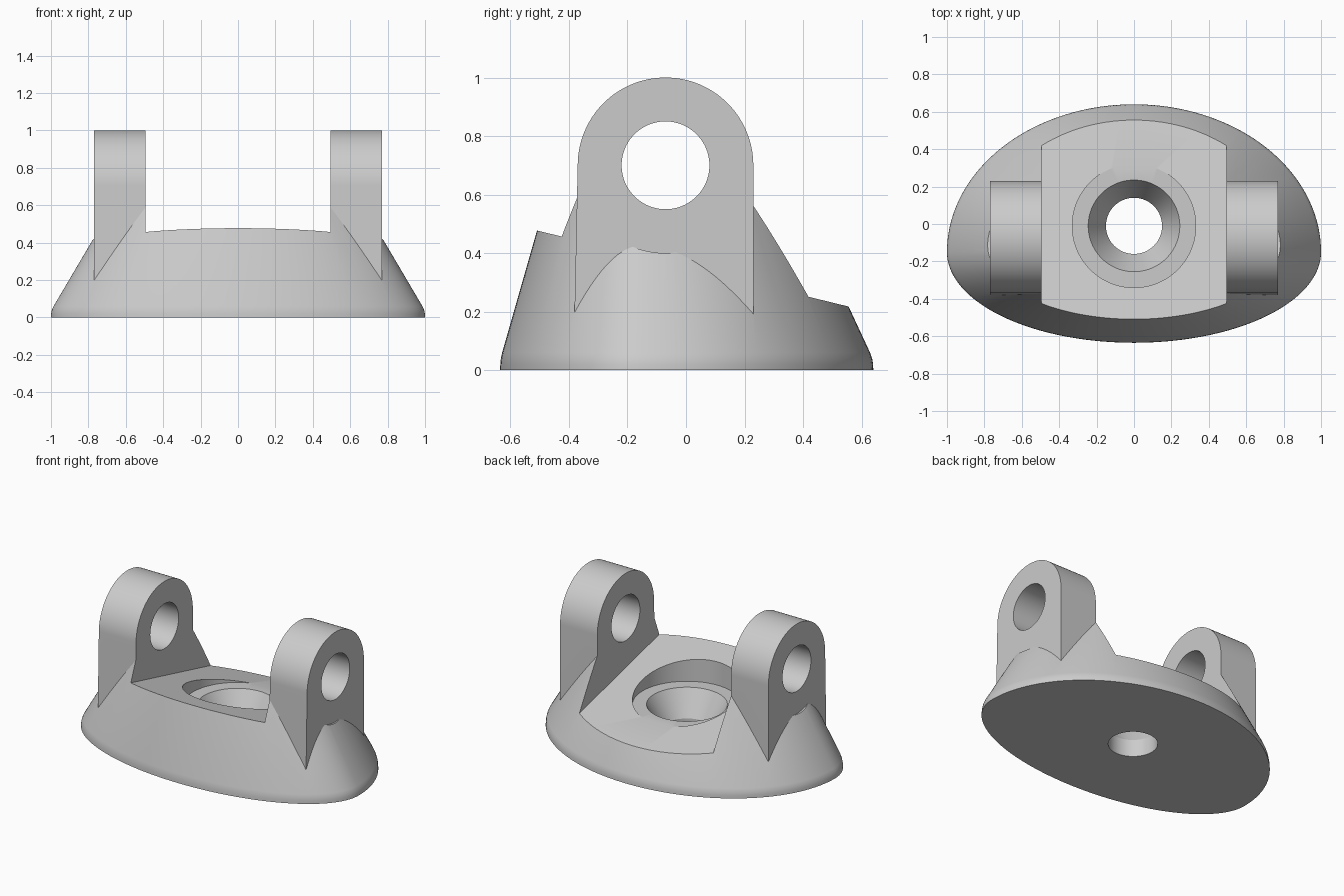
import bpy, bmesh
from math import sin, cos, pi

cube = bpy.data.objects.get("Cube")
if cube:
    bpy.data.objects.remove(cube, do_unlink=True)

grey = bpy.data.materials.new("plain grey")
grey.use_nodes = True
grey.diffuse_color = (0.6, 0.6, 0.6, 1)
grey.node_tree.nodes["Principled BSDF"].inputs["Base Color"].default_value = (0.6, 0.6, 0.6, 1)


def loft(name, rings):
    """Closed solid skinned through rings of equal point count."""
    bm = bmesh.new()
    loops = [[bm.verts.new(p) for p in ring] for ring in rings]
    n = len(loops[0])
    for a, b in zip(loops, loops[1:]):
        for i in range(n):
            j = (i + 1) % n
            bm.faces.new((a[i], a[j], b[j], b[i]))
    bm.faces.new(loops[0])
    bm.faces.new(loops[-1])
    bmesh.ops.recalc_face_normals(bm, faces=bm.faces)
    mesh = bpy.data.meshes.new(name)
    bm.to_mesh(mesh)
    bm.free()
    mesh.materials.append(grey)
    obj = bpy.data.objects.new(name, mesh)
    bpy.context.collection.objects.link(obj)
    return obj


def prism(name, profile, x0, x1):
    """Extrude a (y, z) profile along x."""
    return loft(name, [[(x, y, z) for y, z in profile] for x in (x0, x1)])


def arc(y, z, r, start, end, steps):
    return [(y + r * cos(start + (end - start) * i / steps),
             z + r * sin(start + (end - start) * i / steps)) for i in range(steps + 1)]


def circle(y, z, r, n=96):
    return arc(y, z, r, 0, 2 * pi, n)[:-1]


def combine(target, tool, operation):
    mod = target.modifiers.new(operation, 'BOOLEAN')
    mod.operation = operation
    mod.solver = 'EXACT'
    mod.object = tool
    bpy.context.view_layer.objects.active = target
    bpy.ops.object.modifier_apply(modifier=mod.name)
    bpy.data.objects.remove(tool, do_unlink=True)


# Egg-shaped base tapering towards a point above its widest line
WIDEST_Y, FRONT, BACK = -0.15, 0.485, 0.79


def egg(z, s, n=144):
    ring = []
    for i in range(n):
        t = 2 * pi * i / n
        depth = BACK if sin(t) > 0 else FRONT
        ring.append((s * cos(t), WIDEST_Y + s * depth * sin(t), z))
    return ring


base = loft("pivot_bracket", [egg(0, 1), egg(0.02, 0.999), egg(0.04, 0.995),
                              egg(0.06, 0.986), egg(0.9, 0.491)])

# Lugs, with a round clearance in the base outside each one
PIN_Y, PIN_Z, LUG_R = -0.07, 0.7, 0.3
lug_profile = arc(PIN_Y, PIN_Z, LUG_R, 0, pi, 64) + [(-0.383, 0.1), (0.23, 0.1)]
for side in (-1, 1):
    clearance = prism("clearance", circle(PIN_Y, PIN_Z, LUG_R), side * 0.7, side * 1.2)
    combine(base, clearance, 'DIFFERENCE')
for side in (-1, 1):
    lug = prism("lug", lug_profile, side * 0.45, side * 0.77)
    combine(base, lug, 'UNION')

# Slot between the lugs with a sloping floor
slot = prism("slot", [(-1, 0.597), (1, 0.109), (1, 2), (-1, 2)], -0.495, 0.495)
combine(base, slot, 'DIFFERENCE')

# Pin holes through both lugs
combine(base, prism("pin_hole", circle(PIN_Y, PIN_Z, 0.15), -1.5, 1.5), 'DIFFERENCE')

# Screw hole with countersink and level counterbore
screw_profile = [(0.15, -0.2), (0.15, 0.115), (0.245, 0.28), (0.33, 0.28), (0.33, 1)]
screw = loft("screw_hole", [[(x, y, z) for x, y in circle(0, -0.01, r)]
                            for r, z in screw_profile])
combine(base, screw, 'DIFFERENCE')

# Smooth curves, sharp edges
bpy.ops.object.select_all(action='DESELECT')
base.select_set(True)
bpy.context.view_layer.objects.active = base
bpy.ops.object.shade_smooth_by_angle(angle=pi / 9)
